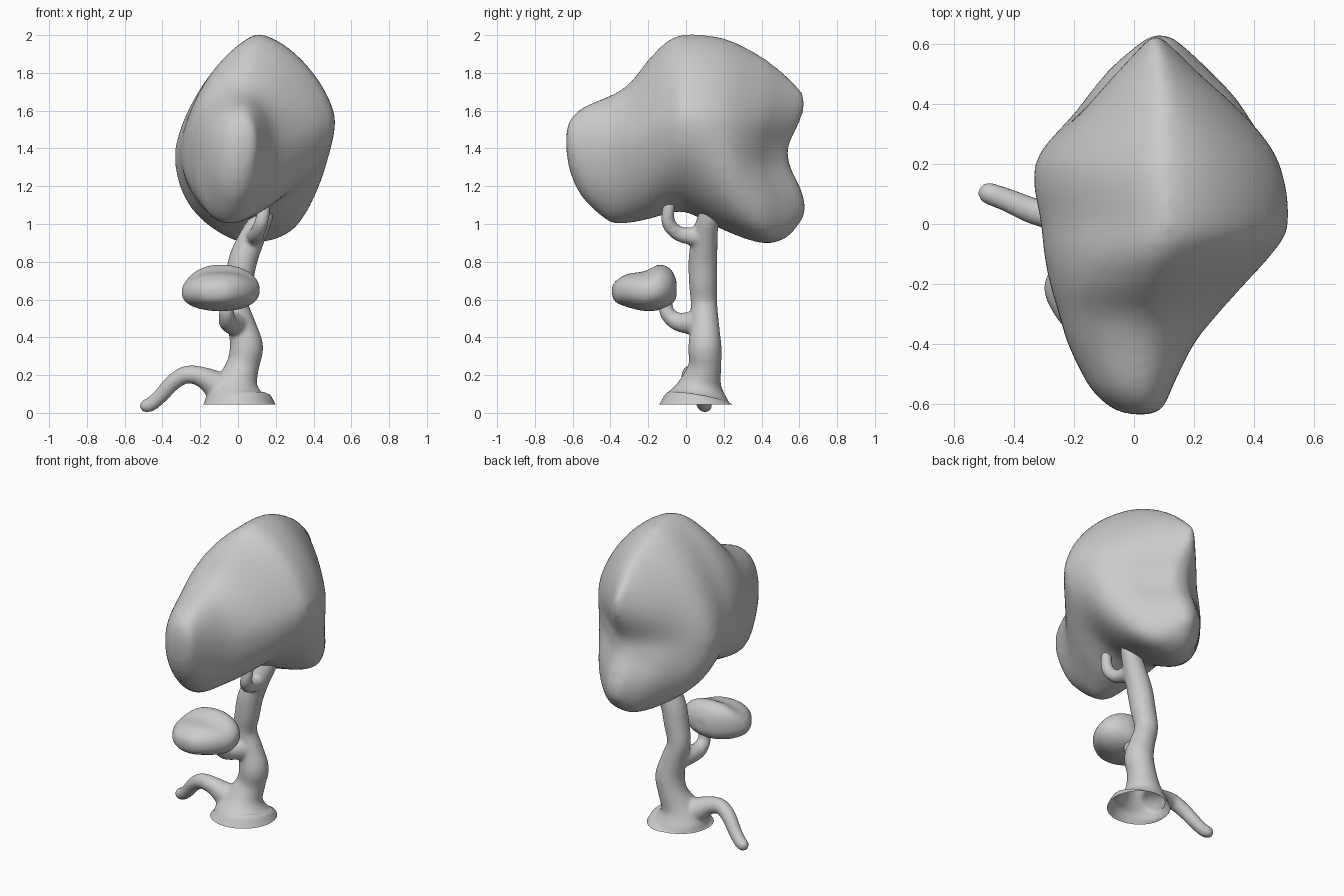
import bpy, bmesh, math
from mathutils import Vector

if "Cube" in bpy.data.objects:
    bpy.data.objects.remove(bpy.data.objects["Cube"])


def smooth_rows(rows, steps):
    """Catmull-Rom interpolation of tuples of any length."""
    out = []
    for i in range(len(rows) - 1):
        a, b, c, d = (rows[max(0, min(len(rows) - 1, k))] for k in (i - 1, i, i + 1, i + 2))
        for s in range(steps):
            t = s / steps
            out.append([0.5 * (2 * q + (r - p) * t + (2 * p - 5 * q + 4 * r - w) * t * t
                               + (3 * q - p - 3 * r + w) * t ** 3)
                        for p, q, r, w in zip(a, b, c, d)])
    return out + [list(rows[-1])]


def skin(bm, rings):
    """Bridge rings of points and close both ends with a strip of quads."""
    vr = [[bm.verts.new(p) for p in ring] for ring in rings]
    n = len(vr[0])
    faces = []
    for a, b in zip(vr, vr[1:]):
        for i in range(n):
            j = (i + 1) % n
            faces.append(bm.faces.new((a[i], a[j], b[j], b[i])))
    for r in (vr[0], vr[-1]):
        for k in range(-n // 4, n // 4):
            quad = [r[k % n], r[(k + 1) % n], r[(n // 2 - k - 1) % n], r[(n // 2 - k) % n]]
            faces.append(bm.faces.new(list(dict.fromkeys(quad))))
    bmesh.ops.recalc_face_normals(bm, faces=faces)


def fused(name, bm, voxel, iterations):
    """Fuse and soften the parts in bm into one smooth object."""
    me = bpy.data.meshes.new(name)
    bm.to_mesh(me)
    bm.free()
    ob = bpy.data.objects.new(name, me)
    bpy.context.collection.objects.link(ob)
    m = ob.modifiers.new("fuse", 'REMESH')
    m.mode, m.voxel_size, m.use_smooth_shade = 'VOXEL', voxel, True
    m = ob.modifiers.new("soften", 'SMOOTH')
    m.factor, m.iterations = 0.5, iterations
    dg = bpy.context.evaluated_depsgraph_get()
    new = bpy.data.meshes.new_from_object(ob.evaluated_get(dg))
    ob.modifiers.clear()
    ob.data = new
    return ob


def tube(bm, points, sides=24, steps=5, round_tip=False):
    """Sweep a circle along x, y, z, radius points."""
    path = smooth_rows(points, steps)
    pos = [Vector(p[:3]) for p in path]
    rad = [p[3] for p in path]
    if round_tip:
        d, r = (pos[-1] - pos[-2]).normalized(), rad[-1]
        tip = pos[-1].copy()
        for a in (30, 55, 75, 88):
            pos.append(tip + d * r * math.sin(math.radians(a)))
            rad.append(r * math.cos(math.radians(a)))
    rings, u = [], None
    for i, p in enumerate(pos):
        t = (pos[min(i + 1, len(pos) - 1)] - pos[max(i - 1, 0)]).normalized()
        u = u or t.orthogonal()
        u = (u - t * u.dot(t)).normalized()
        v = t.cross(u)
        rings.append([p + (u * math.cos(2 * math.pi * k / sides)
                           + v * math.sin(2 * math.pi * k / sides)) * rad[i]
                      for k in range(sides)])
    skin(bm, rings)


def ramp(v, a, b):
    t = max(0, min(1, (v - a) / (b - a)))
    return t * t * (3 - 2 * t)


def blob(name, rows, power, tilt, voxel, iterations, sides=48, warp=None):
    """Loft along y; row = y, x left, x right, z bottom, z top, x of top, x of bottom, z of sides."""
    rings = []
    for y, xl, xr, zb, zt, xt, xb, zs in smooth_rows(rows, 6):
        ring, m, r = [], (xl + xr) / 2, (xr - xl) / 2
        for k in range(sides):
            a = 2 * math.pi * k / sides
            c, s = math.cos(a), math.sin(a)
            pw = power(y, s > 0, c > 0)
            c = math.copysign(abs(c) ** pw, c)
            s = math.copysign(abs(s) ** pw, s)
            x = m + r * c + ((xt if s > 0 else xb) - m) * s * s
            z = zs + s * ((zt - zs) if s > 0 else (zs - zb)) + tilt * c * r
            p = Vector((x, y, z))
            ring.append(warp(p) if warp else p)
        rings.append(ring)
    bm = bmesh.new()
    skin(bm, rings)
    return fused(name, bm, voxel, iterations)


def back_dent(p):
    p.y -= 0.105 * ramp(p.y, 0.2, 0.62) * math.exp(-((p.z - 1.37) / 0.17) ** 2)
    return p


def crown_power(y, upper, right):
    if not upper:
        return 1.0 - 0.32 * ramp(y, 0.0, 0.4)
    if right:
        return 1.0 + 0.4 * ramp(y, -0.55, -0.2)
    return 0.8 + 0.5 * ramp(y, -0.35, 0.05)


# Large crown with a front lobe and two back lobes
blob("crown", [
    (-0.635, -0.02, 0.07, 1.39, 1.49, 0.03, 0.03, 1.44),
    (-0.61, -0.08, 0.10, 1.26, 1.56, 0.02, 0.01, 1.42),
    (-0.54, -0.15, 0.13, 1.13, 1.62, 0.00, 0.00, 1.39),
    (-0.40, -0.22, 0.20, 1.01, 1.68, 0.00, -0.02, 1.37),
    (-0.30, -0.25, 0.28, 1.01, 1.745, 0.02, 0.00, 1.38),
    (-0.20, -0.28, 0.37, 1.03, 1.87, 0.05, 0.03, 1.41),
    (-0.10, -0.30, 0.46, 1.06, 1.97, 0.08, 0.05, 1.45),
    (0.00, -0.31, 0.515, 1.07, 2.005, 0.10, 0.08, 1.47),
    (0.20, -0.33, 0.485, 0.98, 1.985, 0.09, 0.12, 1.45),
    (0.40, -0.20, 0.36, 0.91, 1.89, 0.09, 0.15, 1.42),
    (0.52, -0.11, 0.25, 0.925, 1.80, 0.08, 0.12, 1.40),
    (0.60, -0.02, 0.17, 1.00, 1.73, 0.07, 0.10, 1.39),
    (0.64, 0.04, 0.12, 1.06, 1.68, 0.07, 0.09, 1.38)],
    crown_power, 0.2, 0.022, 10, warp=back_dent)

# Small leaf clump on the lower branch
blob("small_clump", [
    (-0.392, -0.13, -0.06, 0.62, 0.67, -0.10, -0.10, 0.645),
    (-0.37, -0.20, -0.01, 0.585, 0.70, -0.10, -0.10, 0.645),
    (-0.31, -0.26, 0.06, 0.56, 0.735, -0.10, -0.10, 0.64),
    (-0.22, -0.30, 0.11, 0.54, 0.75, -0.10, -0.08, 0.64),
    (-0.14, -0.27, 0.11, 0.545, 0.785, -0.10, -0.08, 0.65),
    (-0.08, -0.20, 0.06, 0.57, 0.76, -0.09, -0.08, 0.66),
    (-0.05, -0.12, -0.01, 0.61, 0.70, -0.07, -0.07, 0.66)],
    lambda y, upper, right: 0.9, 0.03, 0.012, 5)

# Curving trunk with a flared foot
wood = bmesh.new()
tube(wood, [
    (-0.005, 0.062, -0.06, 0.27), (-0.005, 0.062, 0.045, 0.20), (-0.01, 0.068, 0.09, 0.158),
    (-0.003, 0.08, 0.16, 0.110), (0.025, 0.10, 0.25, 0.087), (0.045, 0.10, 0.35, 0.088),
    (0.02, 0.10, 0.46, 0.076), (-0.015, 0.095, 0.58, 0.070), (0.005, 0.09, 0.70, 0.075),
    (0.03, 0.09, 0.82, 0.076), (0.08, 0.10, 0.94, 0.068), (0.13, 0.12, 1.04, 0.056),
    (0.16, 0.14, 1.16, 0.045)], sides=32)
# Arched root
tube(wood, [
    (-0.03, 0.06, 0.10, 0.09), (-0.11, 0.045, 0.145, 0.077), (-0.19, 0.03, 0.19, 0.055),
    (-0.27, 0.028, 0.203, 0.047), (-0.34, 0.045, 0.165, 0.044), (-0.41, 0.075, 0.09, 0.04),
    (-0.455, 0.092, 0.05, 0.038), (-0.483, 0.102, 0.038, 0.037)], round_tip=True)
# Lower and upper branches
tube(wood, [
    (0.01, 0.10, 0.47, 0.07), (-0.03, 0.02, 0.475, 0.06), (-0.055, -0.05, 0.485, 0.048),
    (-0.06, -0.10, 0.53, 0.04), (-0.06, -0.11, 0.59, 0.036), (-0.07, -0.13, 0.65, 0.032)])
tube(wood, [
    (0.08, 0.10, 0.93, 0.06), (0.09, 0.03, 0.935, 0.048), (0.10, -0.04, 0.95, 0.04),
    (0.12, -0.09, 1.00, 0.037), (0.135, -0.095, 1.06, 0.034), (0.14, -0.08, 1.14, 0.03)])
trunk = fused("trunk_with_branches", wood, 0.011, 6)

# Cut the foot open just above the ground, leaving the root tip whole
bm = bmesh.new()
bm.from_mesh(trunk.data)
foot = [f for f in bm.faces if f.calc_center_median().x > -0.33]
geom = foot + list({e for f in foot for e in f.edges}) + list({v for f in foot for v in f.verts})
bmesh.ops.bisect_plane(bm, geom=geom, plane_co=(0, 0, 0.045), plane_no=(0, 0, -1),
                       clear_outer=True)
bm.to_mesh(trunk.data)
bm.free()
